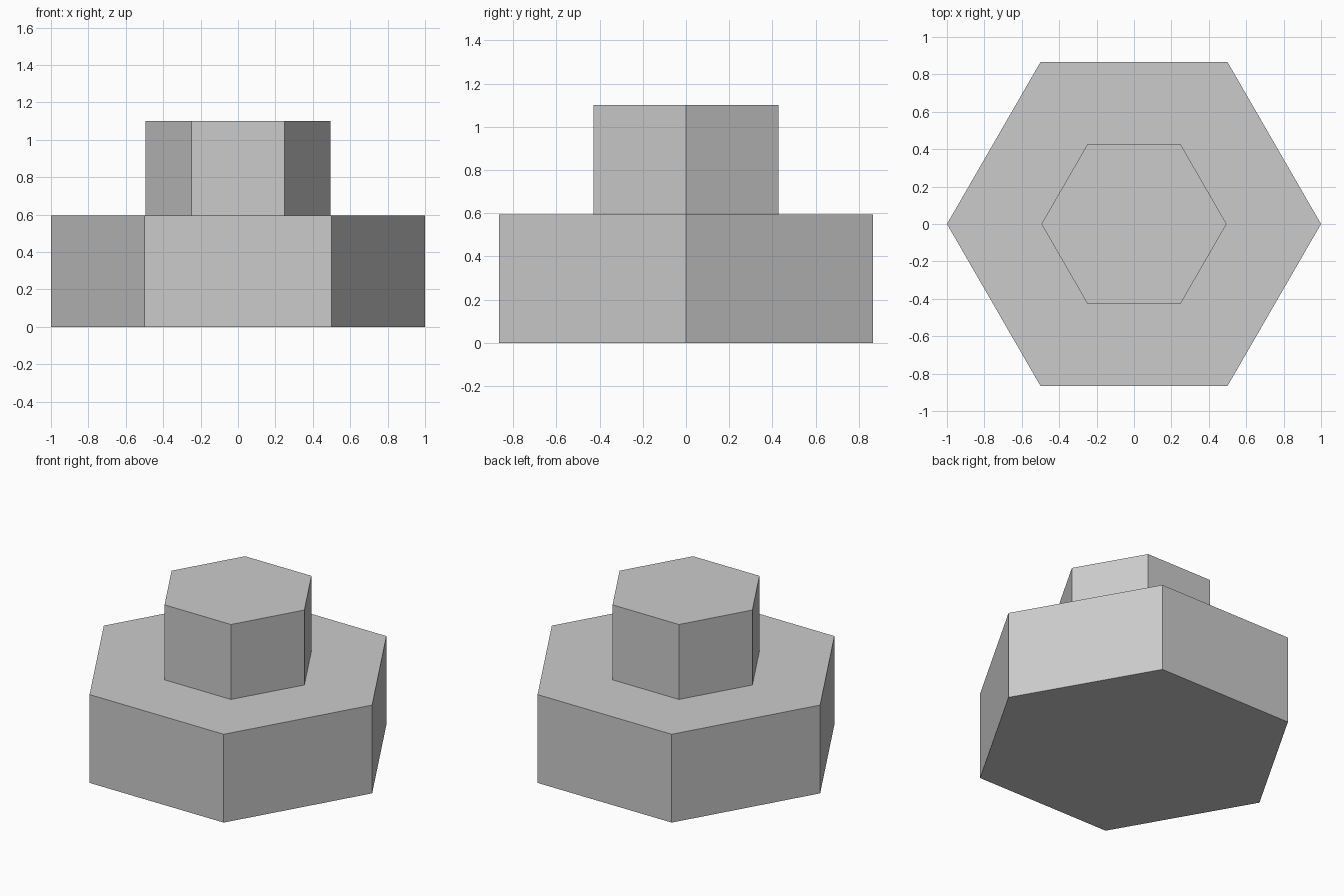
import bpy, bmesh
from math import cos, sin, pi

if "Cube" in bpy.data.objects:
    bpy.data.objects.remove(bpy.data.objects["Cube"])


def hex_ring(bm, radius, z):
    return [bm.verts.new((radius * cos(i * pi / 3), radius * sin(i * pi / 3), z))
            for i in range(6)]


# Stepped hexagonal profile (radius, height): wide base, ledge, narrow upper block
profile = [(1.0, 0.0), (1.0, 0.595), (0.495, 0.595), (0.495, 1.1)]

bm = bmesh.new()
rings = [hex_ring(bm, r, z) for r, z in profile]

# Side walls and ledge
for low, high in zip(rings, rings[1:]):
    for i in range(6):
        j = (i + 1) % 6
        bm.faces.new((low[i], low[j], high[j], high[i]))

# Bottom and top caps
bm.faces.new(rings[0][::-1])
bm.faces.new(rings[-1])

mesh = bpy.data.meshes.new("stepped_hex_block")
bm.to_mesh(mesh)
bm.free()
obj = bpy.data.objects.new("stepped_hex_block", mesh)
bpy.context.collection.objects.link(obj)
